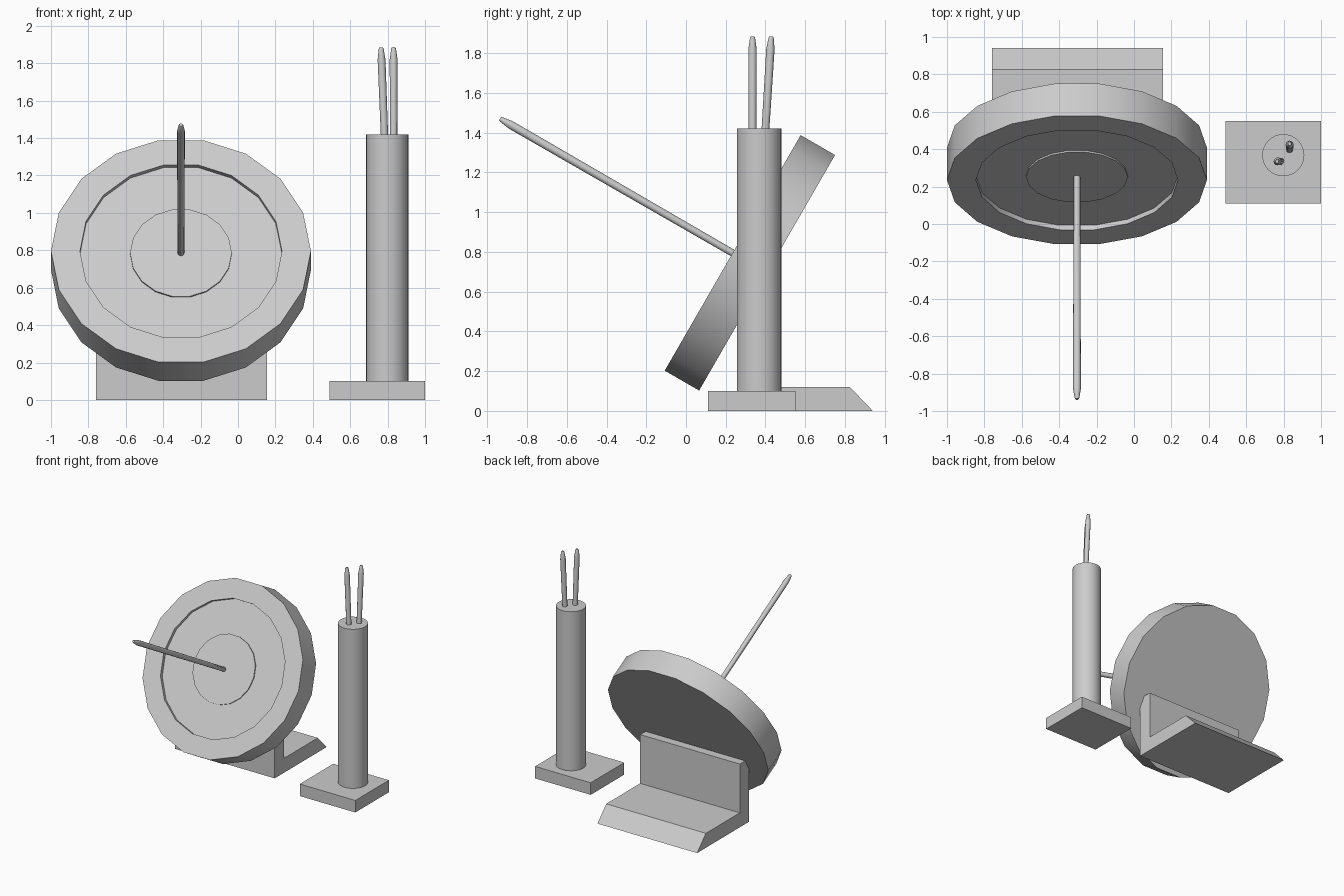
import bpy, bmesh, math
from mathutils import Vector, Matrix

if "Cube" in bpy.data.objects:
    bpy.data.objects.remove(bpy.data.objects["Cube"])


def finish(name, bm, smooth=False):
    bmesh.ops.recalc_face_normals(bm, faces=bm.faces)
    mesh = bpy.data.meshes.new(name)
    bm.to_mesh(mesh)
    bm.free()
    obj = bpy.data.objects.new(name, mesh)
    bpy.context.collection.objects.link(obj)
    if smooth:
        bpy.ops.object.select_all(action='DESELECT')
        obj.select_set(True)
        bpy.context.view_layer.objects.active = obj
        bpy.ops.object.shade_smooth_by_angle(angle=math.radians(30))
    return obj


def lathe(name, profile, sides, matrix):
    """Turn (radius, height) points around z, with flat caps on both ends."""
    bm = bmesh.new()
    rings = []
    for r, h in profile:
        rings.append([bm.verts.new(matrix @ Vector((r * math.cos(a), r * math.sin(a), h)))
                      for a in (2 * math.pi * i / sides for i in range(sides))])
    for low, high in zip(rings, rings[1:]):
        for i in range(sides):
            j = (i + 1) % sides
            bm.faces.new((low[i], low[j], high[j], high[i]))
    bm.faces.new(rings[0][::-1])
    bm.faces.new(rings[-1])
    return finish(name, bm, True)


def extrude_x(name, profile, x0, x1):
    """Extrude a (y, z) outline along x."""
    bm = bmesh.new()
    face = bm.faces.new([bm.verts.new((x0, y, z)) for y, z in profile])
    out = bmesh.ops.extrude_face_region(bm, geom=[face])
    verts = [v for v in out['geom'] if isinstance(v, bmesh.types.BMVert)]
    bmesh.ops.translate(bm, verts=verts, vec=(x1 - x0, 0, 0))
    return finish(name, bm)


def stick(name, base, tip):
    """Slim stick that thickens slightly, then narrows to a blunt tip."""
    base, tip = Vector(base), Vector(tip)
    axis = tip - base
    n = axis.length
    m = Matrix.Translation(base) @ axis.to_track_quat('Z', 'Y').to_matrix().to_4x4()
    lathe(name, [(.018, 0), (.021, n - .065), (.013, n - .008), (.009, n)], 12, m)


# Tilted round pad: rim, recessed ring and slightly raised centre
tilt = Matrix.Translation((-.305, .235, .795)) @ Matrix.Rotation(math.radians(60), 4, 'X')
lathe("round_pad", [(.695, -.2), (.695, 0), (.54, 0), (.54, -.028),
                    (.272, -.028), (.272, -.018)], 18, tilt)

# L-shaped support with a bevelled foot
extrude_x("pad_support", [(.26, 0), (.94, 0), (.825, .12), (.38, .12),
                          (.38, .525), (.26, .525)], -.76, .155)

# Stick holder: rectangular base and round column
extrude_x("holder_base", [(.11, 0), (.55, 0), (.55, .1), (.11, .1)], .49, 1.0)
lathe("holder_column", [(.1125, .1), (.1125, 1.42)], 32,
      Matrix.Translation((.798, .368, 0)))

# Sticks: one projecting from the pad, two in the holder
stick("pad_stick", (-.305, .255, .783), (-.305, -.936, 1.4705))
stick("holder_stick_left", (.799, .335, 1.0), (.765, .335, 1.885))
stick("holder_stick_right", (.832, .374, 1.0), (.832, .429, 1.885))
